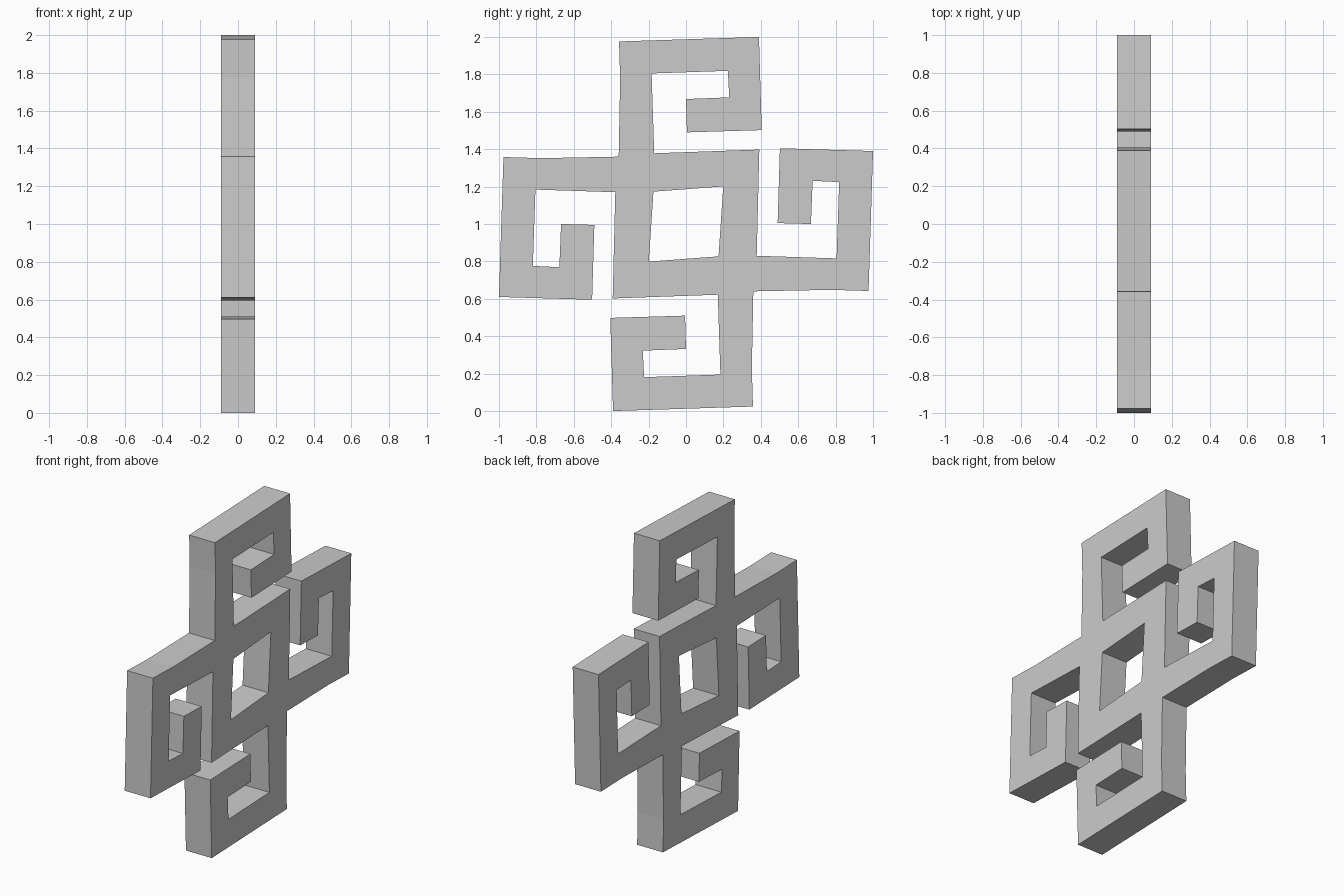
import bpy
from math import radians

if "Cube" in bpy.data.objects:
    bpy.data.objects.remove(bpy.data.objects["Cube"])

HALF_DEPTH = 0.09

# One hooked arm (side axis, up axis), measured from the centre of the ornament
arm = [(-0.36, 0.36), (-0.352, 0.775), (-0.358, 0.976), (0.39, 1.0),
       (0.405, 0.502), (0.005, 0.49), (0.0, 0.668), (0.231, 0.677),
       (0.224, 0.819), (-0.184, 0.805), (-0.17, 0.378), (0.392, 0.398)]
half_hole = [(0.199, 0.201), (-0.174, 0.173)]


def half_turn(points):
    return [(-a, -b) for a, b in points]


# Second arm mirrors the first over the diagonal; a half turn gives the others
side_arm = [(b, a) for a, b in reversed(arm[1:-1])]
half = arm + side_arm
outline = half + half_turn(half)
hole = half_hole + half_turn(half_hole)

# Flat fretwork plate with the square-ish opening in the middle
curve = bpy.data.curves.new("fretwork_profile", 'CURVE')
curve.dimensions = '2D'
curve.fill_mode = 'BOTH'
curve.extrude = HALF_DEPTH
for points in (outline, hole):
    spline = curve.splines.new('POLY')
    spline.points.add(len(points) - 1)
    for p, (a, b) in zip(spline.points, points):
        p.co = (a, b, 0, 1)
    spline.use_cyclic_u = True
    spline.use_smooth = False

plate = bpy.data.objects.new("spiral_cross_plate", curve)
bpy.context.collection.objects.link(plate)
plate.rotation_euler = (radians(90), 0, radians(90))
plate.location = (0, 0, 1)

# Turn the profile into a flat-shaded mesh
bpy.context.view_layer.objects.active = plate
plate.select_set(True)
bpy.ops.object.convert(target='MESH')
bpy.ops.object.shade_flat()
